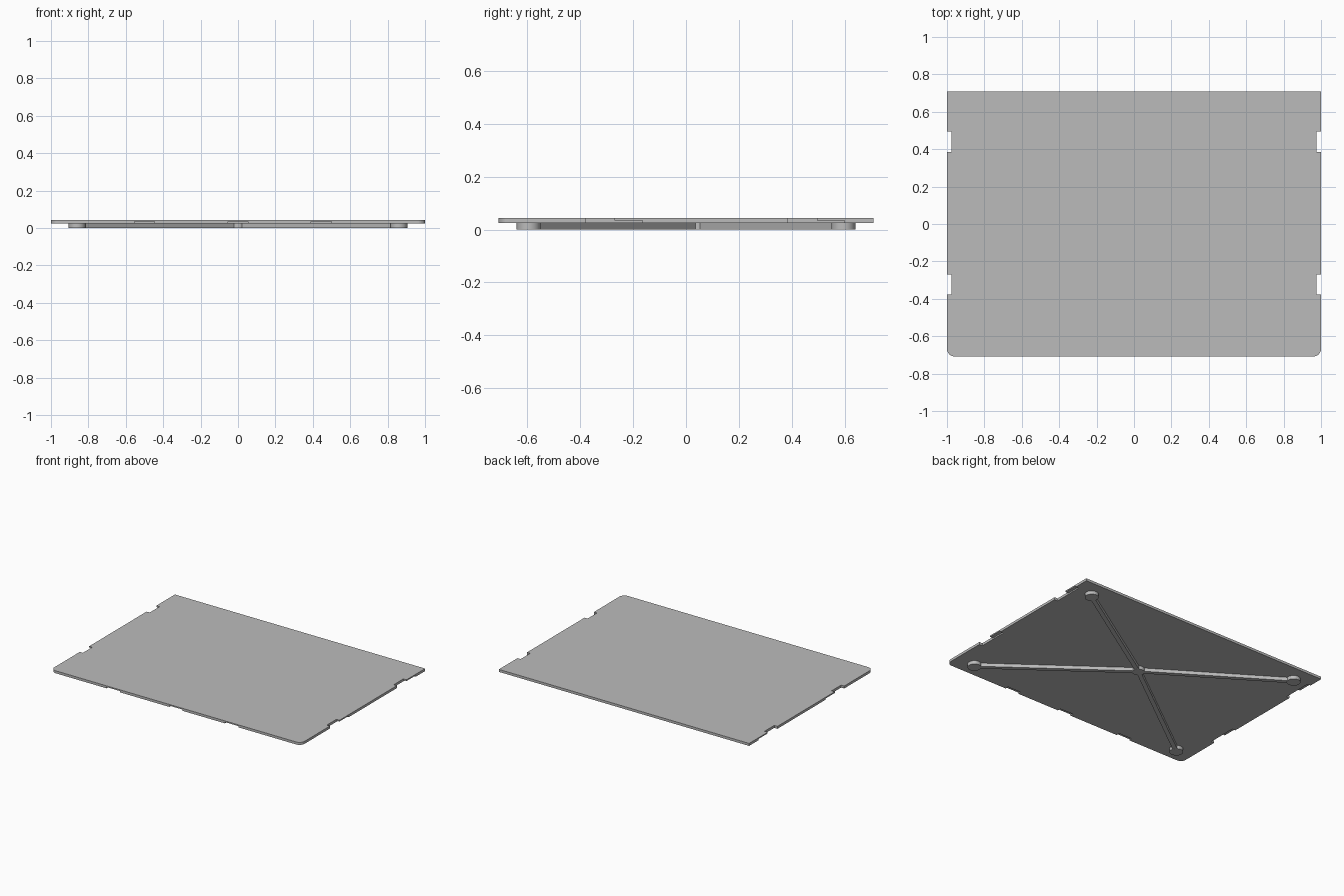
import bpy
import bmesh
import math
from mathutils import Vector

default = bpy.data.objects.get("Cube")
if default:
    bpy.data.objects.remove(default, do_unlink=True)

BOTTOM, STEP, TOP = 0.025, 0.034, 0.043   # plate underside, undercut roof, plate top
HALF_X, HALF_Y, DEPTH = 1.0, 0.708, 0.025

grey = bpy.data.materials.new("plain grey")
grey.use_nodes = True
color = (0.5, 0.5, 0.5, 1)
grey.diffuse_color = color
grey.node_tree.nodes["Principled BSDF"].inputs["Base Color"].default_value = color


def add_object(name, bm):
    mesh = bpy.data.meshes.new(name)
    bm.to_mesh(mesh)
    bm.free()
    mesh.materials.append(grey)
    obj = bpy.data.objects.new(name, mesh)
    bpy.context.collection.objects.link(obj)
    return obj


def box_mesh(x0, x1, y0, y1, z0, z1):
    bm = bmesh.new()
    bmesh.ops.create_cube(bm, size=1)
    bmesh.ops.scale(bm, vec=(x1 - x0, y1 - y0, z1 - z0), verts=bm.verts)
    bmesh.ops.translate(bm, vec=((x0 + x1) / 2, (y0 + y1) / 2, (z0 + z1) / 2), verts=bm.verts)
    return bm


def activate(obj):
    bpy.ops.object.select_all(action="DESELECT")
    obj.select_set(True)
    bpy.context.view_layer.objects.active = obj


def cut(obj, *bounds):
    cutter = add_object("cutter", box_mesh(*bounds))
    cutter.hide_render = True
    mod = obj.modifiers.new("cut", "BOOLEAN")
    mod.operation = "DIFFERENCE"
    mod.solver = "EXACT"
    mod.object = cutter
    activate(obj)
    bpy.ops.object.modifier_apply(modifier=mod.name)
    bpy.data.objects.remove(cutter, do_unlink=True)


def disc(name, x, y, radius):
    bm = bmesh.new()
    bmesh.ops.create_cone(bm, cap_ends=True, segments=32, radius1=radius,
                          radius2=radius, depth=BOTTOM)
    bmesh.ops.translate(bm, vec=(x, y, BOTTOM / 2), verts=bm.verts)
    obj = add_object(name, bm)
    activate(obj)
    bpy.ops.object.shade_smooth_by_angle(angle=math.radians(30))


# Flat panel with two rounded front corners
bm = box_mesh(-HALF_X, HALF_X, -HALF_Y, HALF_Y, BOTTOM, TOP)
corners = [e for e in bm.edges if all(v.co.y < 0 for v in e.verts)
           and abs(e.verts[0].co.z - e.verts[1].co.z) > 0.01]
bmesh.ops.bevel(bm, geom=corners, offset=0.04, segments=8, profile=0.5, affect="EDGES")
panel = add_object("panel", bm)

# Side slots: a through notch followed by an undercut behind it
for side in (-1, 1):
    x0, x1 = sorted((side * (HALF_X - DEPTH), side * (HALF_X + 0.1)))
    for start, middle, end in ((-0.378, -0.27, -0.165), (0.385, 0.495, 0.6)):
        cut(panel, x0, x1, start, middle, 0, 0.1)
        cut(panel, x0, x1, middle - 0.02, end, 0, STEP)

# Undercuts along the front edge
for x in (-0.5, 0, 0.445):
    cut(panel, x - 0.054, x + 0.054, -HALF_Y - 0.1, -HALF_Y + DEPTH, 0, STEP)

# Underside: four ribs running from the hub to round feet
hub = Vector((0, 0.045, 0))
disc("hub", hub.x, hub.y, 0.04)
for sx, x_name in ((-1, "right"), (1, "left")):
    for sy, y_name in ((-1, "front"), (1, "back")):
        foot = Vector((sx * 0.86, sy * 0.595, 0))
        disc(f"{y_name}_{x_name}_foot", foot.x, foot.y, 0.045)
        span = foot - hub
        rib = add_object(f"{y_name}_{x_name}_rib",
                         box_mesh(0, span.length, -0.015, 0.015, 0.0005, BOTTOM))
        rib.location = hub
        rib.rotation_euler.z = math.atan2(span.y, span.x)
